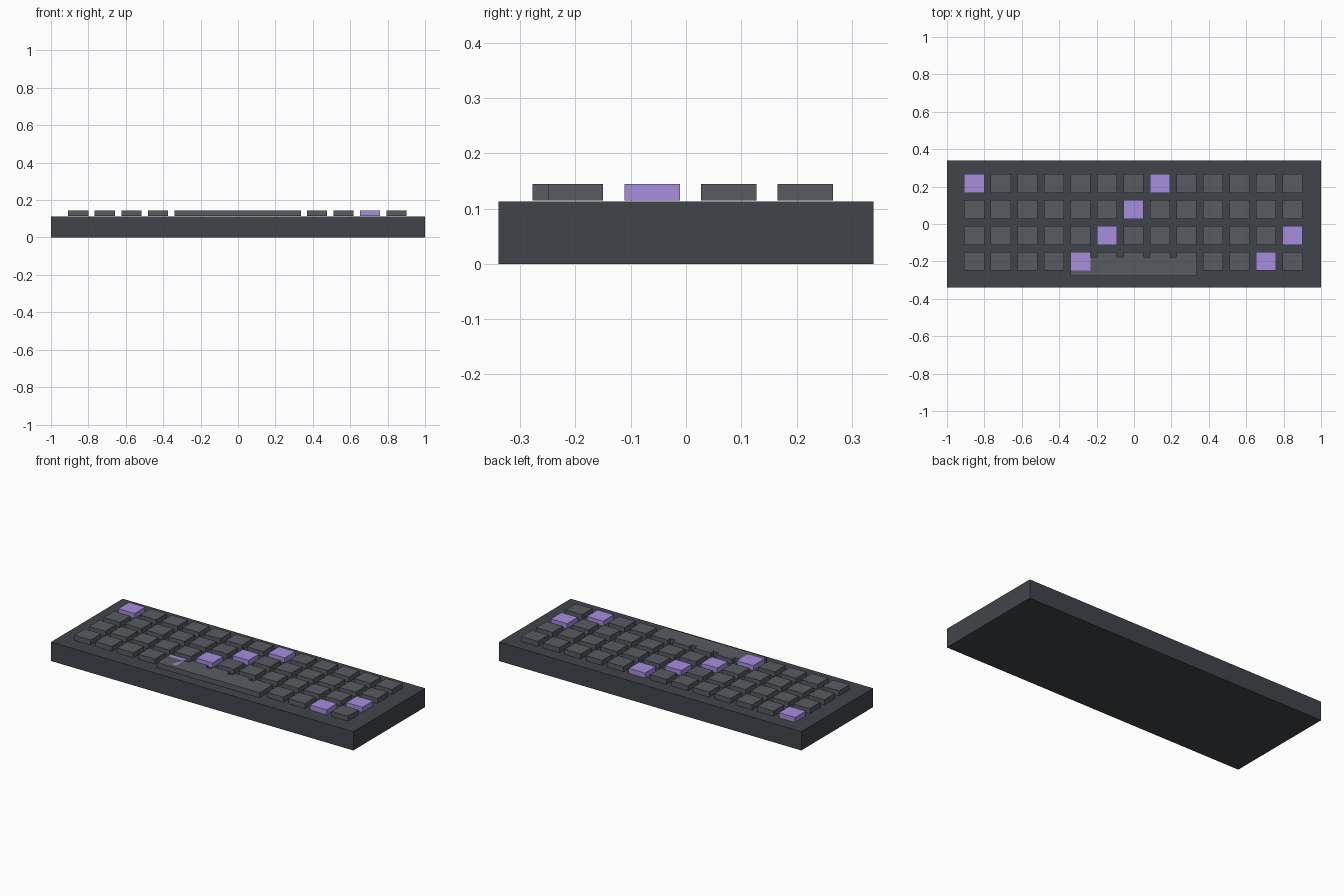
import bpy
import bmesh

if "Cube" in bpy.data.objects:
    bpy.data.objects.remove(bpy.data.objects["Cube"])


def material(name, rgb):
    mat = bpy.data.materials.new(name)
    mat.diffuse_color = (*rgb, 1.0)
    mat.use_nodes = True
    mat.node_tree.nodes["Principled BSDF"].inputs["Base Color"].default_value = mat.diffuse_color
    return mat


def box(name, x, y, z, mat):
    """Box given by its (min, max) range on each axis."""
    bm = bmesh.new()
    bmesh.ops.create_cube(bm, size=1.0)
    for v in bm.verts:
        v.co = [r[1] if c > 0 else r[0] for c, r in zip(v.co, (x, y, z))]
    mesh = bpy.data.meshes.new(name)
    bm.to_mesh(mesh)
    bm.free()
    mesh.materials.append(mat)
    obj = bpy.data.objects.new(name, mesh)
    bpy.context.collection.objects.link(obj)
    return obj


case_grey = material("case_grey", (0.051, 0.060, 0.071))
key_grey = material("key_grey", (0.098, 0.105, 0.120))
accent = material("accent_purple", (0.39, 0.27, 0.73))

# Case
box("case", (-1, 1), (-0.339, 0.339), (0, 0.113), case_grey)

# Grid of keys, with a diagonal pattern of accent keys
COLS, ROWS = 13, 4
PITCH_X, PITCH_Y = 0.1418, 0.1386
HALF_X, HALF_Y = 0.054, 0.05
KEY_Z = (0.1145, 0.1445)
for row in range(ROWS):
    y = 0.216 - row * PITCH_Y
    for col in range(COLS):
        x = -0.003 + (col - (COLS - 1) / 2) * PITCH_X
        mat = accent if (row + col) % 7 == 0 else key_grey
        box(f"key_{row + 1}_{col + 1}", (x - HALF_X, x + HALF_X),
            (y - HALF_Y, y + HALF_Y), KEY_Z, mat)

# Space bar, overlapping the front row
box("space_bar", (-0.34, 0.337), (-0.278, -0.177), KEY_Z, key_grey)
